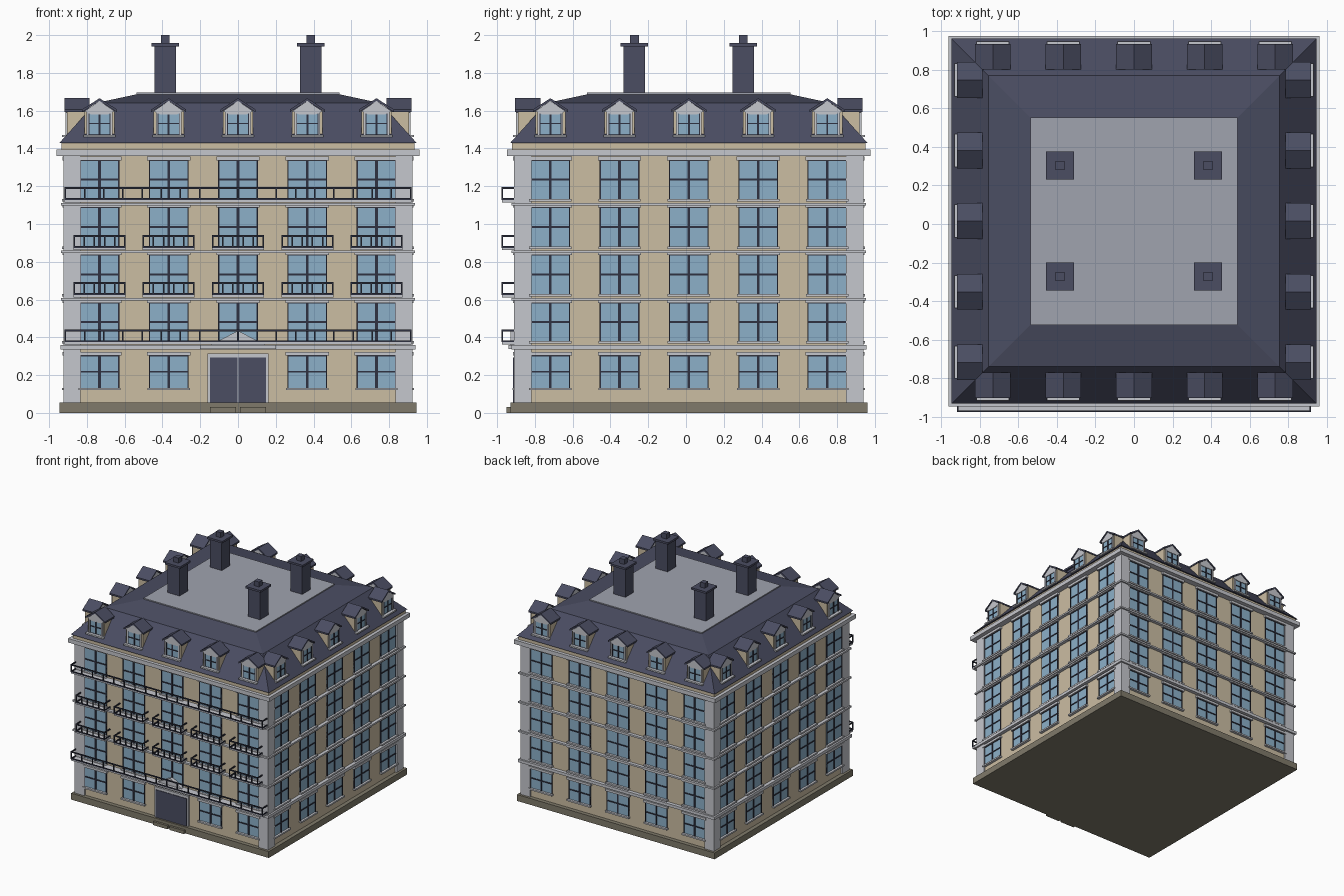
import bpy, bmesh, math
from mathutils import Matrix, Vector

if "Cube" in bpy.data.objects:
    bpy.data.objects.remove(bpy.data.objects["Cube"])

CY = 0.015          # the block sits slightly back because of the balconies

def material(name, rgb):
    m = bpy.data.materials.new(name)
    m.diffuse_color = (*rgb, 1)
    m.use_nodes = True
    m.node_tree.nodes["Principled BSDF"].inputs["Base Color"].default_value = m.diffuse_color
    return m

CREAM = material("cream_wall", (0.60, 0.51, 0.365))
TRIM = material("pale_trim", (0.56, 0.57, 0.61))
GLASS = material("blue_glass", (0.262, 0.434, 0.584))
SLATE = material("slate", (0.069, 0.074, 0.122))
STONE = material("plinth_stone", (0.215, 0.195, 0.145))
IRON = material("dark_iron", (0.028, 0.031, 0.052))
FLAT = material("flat_roof_grey", (0.352, 0.366, 0.429))

parts = {}

def part(name, mat):
    if name not in parts:
        parts[name] = (bmesh.new(), mat)
    return parts[name][0]

def place(u, d, z, k):
    """u along the facade, d outwards from the centre, k = which of four sides."""
    return Matrix.Rotation(k * math.pi / 2, 3, 'Z') @ Vector((u, -d, z)) + Vector((0, CY, 0))

def prism(name, mat, profile, d0, d1, k=0):
    """Extrude a (u, z) profile along the outward direction."""
    bm = part(name, mat)
    a = [bm.verts.new(place(u, d0, z, k)) for u, z in profile]
    b = [bm.verts.new(place(u, d1, z, k)) for u, z in profile]
    n = len(a)
    bm.faces.new(a)
    bm.faces.new(b[::-1])
    for i in range(n):
        bm.faces.new((a[i], b[i], b[(i + 1) % n], a[(i + 1) % n]))

def box(name, mat, u0, u1, d0, d1, z0, z1, k=0):
    prism(name, mat, [(u0, z0), (u1, z0), (u1, z1), (u0, z1)], d0, d1, k)

def block(name, mat, h, z0, z1):
    box(name, mat, -h, h, -h, h, z0, z1)

def frustum(name, mat, rings):
    """Stack of square rings (half width, z)."""
    bm = part(name, mat)
    loops = [[bm.verts.new((sx * h, sy * h + CY, z)) for sx, sy in
              ((-1, -1), (1, -1), (1, 1), (-1, 1))] for h, z in rings]
    bm.faces.new(loops[0][::-1])
    bm.faces.new(loops[-1])
    for a, b in zip(loops, loops[1:]):
        for i in range(4):
            j = (i + 1) % 4
            bm.faces.new((a[i], a[j], b[j], b[i]))

COLS = [-0.733, -0.367, 0, 0.367, 0.733]
FLOORS = [(0.133, 0.303), (0.38, 0.583), (0.63, 0.836), (0.88, 1.087), (1.133, 1.337)]
WALL = 0.91

# Main masses
block("plinth", STONE, 0.945, 0, 0.055)
block("walls", CREAM, WALL, 0.055, 1.36)
block("cornice", TRIM, 0.962, 1.36, 1.395)
block("attic_band", CREAM, 0.935, 1.395, 1.43)
frustum("mansard_roof", SLATE, [(0.947, 1.428), (0.755, 1.64), (0.54, 1.686)])
block("roof_deck", FLAT, 0.538, 1.68, 1.695)

# String courses
block("string_courses", TRIM, 0.94, 0.335, 0.36)
for z in (0.594, 0.846, 1.097):
    block("string_courses", TRIM, 0.938, z, z + 0.014)

# Corner pilasters
for sx in (-1, 1):
    for sy in (-1, 1):
        u, d = sorted((sx * 0.833, sx * 0.925)), sorted((sy * 0.833, sy * 0.925))
        box("corner_pilasters", TRIM, *u, *d, 0.055, 1.36)

def window(c, z0, z1, half, d, k, bar=0.007):
    """Glass plate with iron surround and cross bars."""
    e = bar * 0.9
    box("window_glass", GLASS, c - half, c + half, d - 0.01, d + 0.004, z0, z1, k)
    f = ("window_frames", IRON)
    box(*f, c - half, c - half + e, d, d + 0.009, z0, z1, k)
    box(*f, c + half - e, c + half, d, d + 0.009, z0, z1, k)
    box(*f, c - half, c + half, d, d + 0.009, z1 - e / 2, z1, k)
    box(*f, c - bar, c + bar, d, d + 0.009, z0, z1, k)
    m = (z0 + z1) / 2
    box(*f, c - half, c + half, d, d + 0.009, m - bar * 0.7, m + bar * 0.7, k)

# Facade windows with lintels and sills
for k in range(4):
    for fl, (z0, z1) in enumerate(FLOORS):
        for c in COLS:
            if k == 0 and fl == 0 and c == 0:
                continue
            window(c, z0, z1, 0.105, WALL, k)
            box("lintels", TRIM, c - 0.115, c + 0.115, 0.9, 0.93, z1, z1 + 0.02, k)
            box("sills", TRIM, c - 0.112, c + 0.112, 0.9, 0.933, z0 - 0.013, z0, k)

# Dormers on every side
for k in range(4):
    for c in COLS:
        box("dormer_bodies", CREAM, c - 0.08, c + 0.08, 0.76, 0.904, 1.46, 1.6, k)
        window(c, 1.475, 1.59, 0.058, 0.904, k, 0.005)
        prism("dormer_gables", TRIM, [(c - 0.08, 1.597), (c - 0.045, 1.58), (c + 0.045, 1.58),
              (c + 0.08, 1.597), (c, 1.652)], 0.79, 0.914, k)
        for s in (-1, 1):
            u = sorted((c + s * 0.058, c + s * 0.068))
            box("dormer_jambs", TRIM, *u, 0.9, 0.914, 1.47, 1.59, k)
        box("dormer_sills", TRIM, c - 0.085, c + 0.085, 0.89, 0.932, 1.46, 1.472, k)
        prism("dormer_roofs", SLATE, [(c - 0.093, 1.592), (c, 1.652), (c + 0.093, 1.592),
              (c + 0.093, 1.606), (c, 1.666), (c - 0.093, 1.606)], 0.786, 0.919, k)

# Front balconies
def balcony(c, half, z, posts):
    box("balcony_slabs", TRIM, c - half, c + half, 0.9, 0.988, z - 0.018, z - 0.006)
    r = ("balcony_railings", IRON)
    for a, b in ((z - 0.006, z + 0.004), (z + 0.052, z + 0.062)):
        box(*r, c - half, c + half, 0.983, 0.991, a, b)
        for s in (-1, 1):
            u = sorted((c + s * half, c + s * (half - 0.007)))
            box(*r, *u, 0.91, 0.99, a, b)
    for i in range(posts + 1):
        u = c - half + 0.004 + (2 * half - 0.008) * i / posts
        box(*r, u - 0.004, u + 0.004, 0.983, 0.991, z - 0.006, z + 0.06)

for fl in (1, 4):
    balcony(0, 0.918, FLOORS[fl][0], 18)
for fl in (2, 3):
    for c in COLS:
        balcony(c, 0.138, FLOORS[fl][0], 5)

# Entrance: surround, two leaves, hood with pediment, steps
box("door_surround", TRIM, -0.162, 0.162, 0.9, 0.925, 0.055, 0.315)
for s in (-1, 1):
    box("door_leaves", SLATE, *sorted((s * 0.002, s * 0.148)), 0.9, 0.93, 0.055, 0.293)
    box("entrance_steps", STONE, *sorted((s * 0.01, s * 0.147)), 0.9, 0.964, 0, 0.03)
box("door_hood", TRIM, -0.2, 0.2, 0.9, 0.955, 0.338, 0.36)
prism("door_pediment", TRIM, [(-0.145, 0.36), (0.145, 0.36), (0, 0.435)], 0.9, 0.945)

# Chimneys
for x in (-0.385, 0.385):
    for d in (-0.288, 0.288):
        for h, z0, z1 in ((0.057, 1.68, 1.945), (0.073, 1.94, 1.957), (0.023, 1.95, 2.0)):
            box("chimneys", SLATE, x - h, x + h, d - h, d + h, z0, z1)

# Turn every collected part into an object
for name, (bm, mat) in parts.items():
    bmesh.ops.recalc_face_normals(bm, faces=bm.faces)
    mesh = bpy.data.meshes.new(name)
    bm.to_mesh(mesh)
    bm.free()
    mesh.materials.append(mat)
    bpy.context.collection.objects.link(bpy.data.objects.new(name, mesh))
